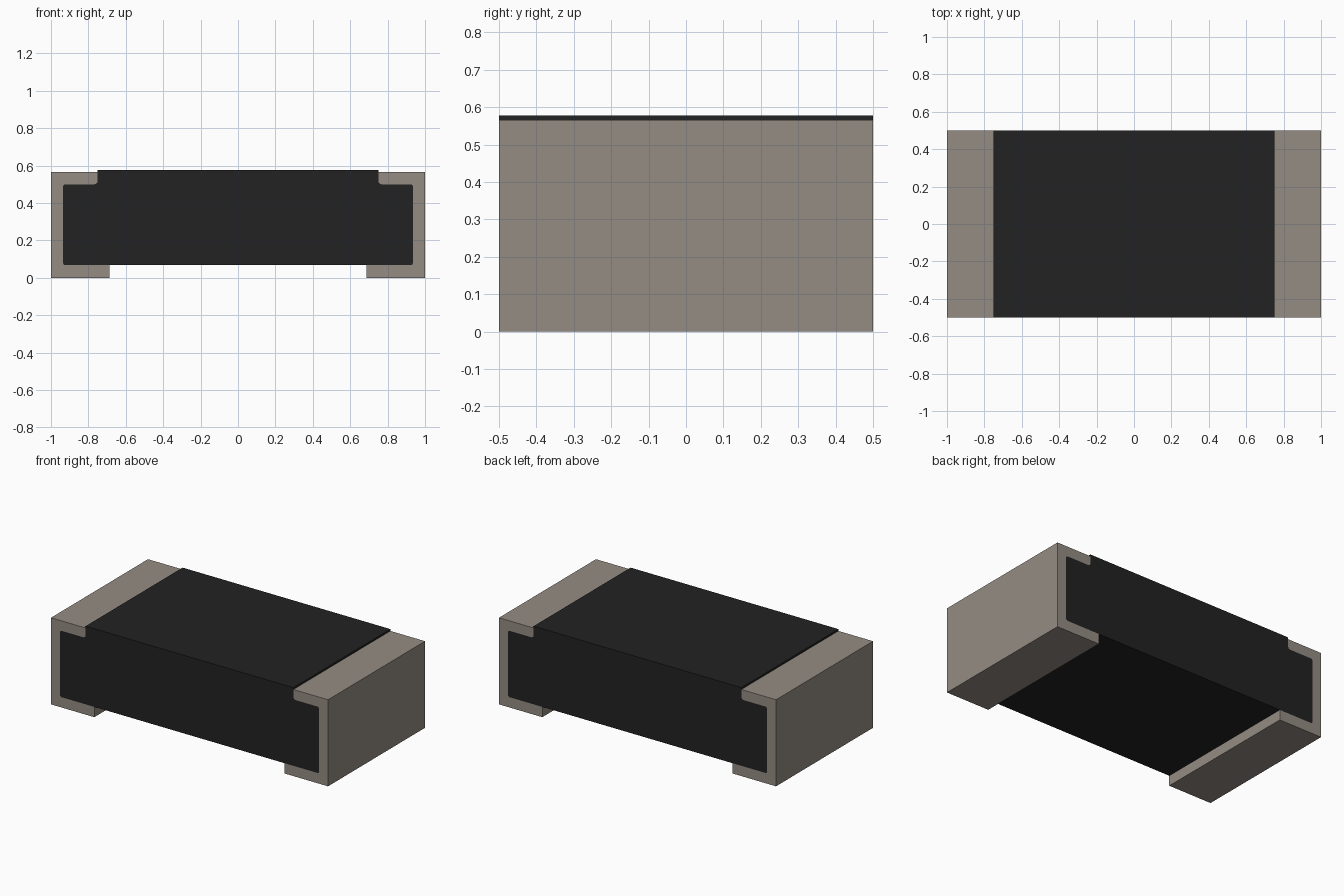
import bpy, bmesh, math

cube = bpy.data.objects.get("Cube")
if cube:
    bpy.data.objects.remove(cube, do_unlink=True)


def material(name, rgb, rough):
    m = bpy.data.materials.new(name)
    m.use_nodes = True
    m.diffuse_color = (*rgb, 1)
    bsdf = next(n for n in m.node_tree.nodes if n.type == 'BSDF_PRINCIPLED')
    bsdf.inputs["Base Color"].default_value = (*rgb, 1)
    bsdf.inputs["Roughness"].default_value = rough
    return m


def arc(cx, cz, r, start, end, steps=5):
    """Points of a rounded corner in the x-z plane, angles in degrees."""
    pts = []
    for i in range(steps + 1):
        a = math.radians(start + (end - start) * i / steps)
        pts.append((cx + r * math.cos(a), cz + r * math.sin(a)))
    return pts


def extrude_profile(name, profile, mat, half_depth=0.5):
    """Extrude a closed x-z profile along y."""
    bm = bmesh.new()
    face = bm.faces.new([bm.verts.new((x, -half_depth, z)) for x, z in profile])
    res = bmesh.ops.extrude_face_region(bm, geom=[face])
    verts = [g for g in res["geom"] if isinstance(g, bmesh.types.BMVert)]
    bmesh.ops.translate(bm, verts=verts, vec=(0, 2 * half_depth, 0))
    bmesh.ops.recalc_face_normals(bm, faces=bm.faces)
    mesh = bpy.data.meshes.new(name)
    bm.to_mesh(mesh)
    bm.free()
    mesh.materials.append(mat)
    obj = bpy.data.objects.new(name, mesh)
    bpy.context.collection.objects.link(obj)
    return obj


black = material("body black", (0.016, 0.016, 0.016), 0.7)
metal = material("terminal grey", (0.30, 0.263, 0.226), 0.5)

# Heights and half widths
BODY_TOP, TERM_TOP, SHOULDER, UNDERSIDE = 0.577, 0.565, 0.50, 0.067
TOP_X, BODY_X, FOOT_X = 0.75, 0.935, 0.687
R_TIP, R = 0.018, 0.012

# Seam between body and terminal: rounded lip, shoulder corner, lower corner
seam = (arc(TOP_X + R_TIP, SHOULDER + R_TIP, R_TIP, 180, 270)
        + arc(BODY_X - R, SHOULDER - R, R, 90, 0)
        + arc(BODY_X - R, UNDERSIDE + R, R, 0, -90))

# Body: symmetrical block with a raised top
half = [(TOP_X, BODY_TOP)] + seam
extrude_profile("body", half + [(-x, z) for x, z in reversed(half)], black)

# End terminals: C-shaped caps wrapped round both ends
cap = ([(TOP_X, TERM_TOP)] + seam
       + [(FOOT_X, UNDERSIDE), (FOOT_X, 0), (1, 0), (1, TERM_TOP)])
for name, side in (("left_terminal", 1), ("right_terminal", -1)):
    extrude_profile(name, [(side * x, z) for x, z in cap], metal)
